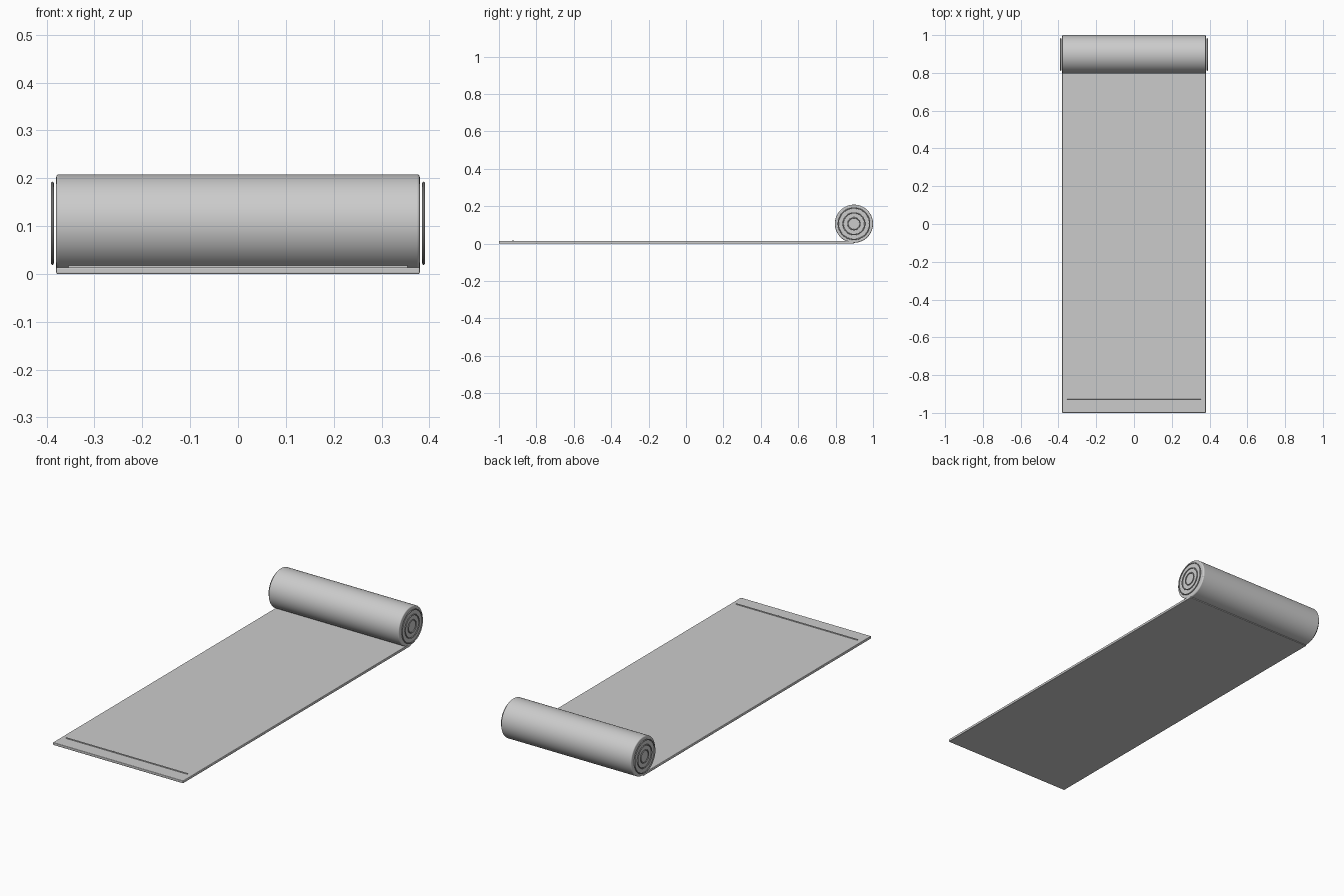
import bpy
from math import pi

if "Cube" in bpy.data.objects:
    bpy.data.objects.remove(bpy.data.objects["Cube"])

ROLL_Y, ROLL_Z, ROLL_R = 0.898, 0.106, 0.102
HALF_W = 0.38


def finish(obj, name, bevel=0.0):
    obj.name = name
    if bevel:
        mod = obj.modifiers.new("soft_edges", 'BEVEL')
        mod.width = bevel
        mod.segments = 3
        mod.limit_method = 'ANGLE'
    bpy.ops.object.shade_smooth_by_angle()
    return obj


def box(name, x, y0, y1, z0, z1, bevel):
    bpy.ops.mesh.primitive_cube_add(size=1, location=(0, (y0 + y1) / 2, (z0 + z1) / 2))
    obj = bpy.context.object
    obj.scale = (2 * x, y1 - y0, z1 - z0)
    bpy.ops.object.transform_apply(location=False, rotation=False, scale=True)
    return finish(obj, name, bevel)


# Unrolled flat part of the mat
box("mat_sheet", HALF_W, -1.0, ROLL_Y, 0.0, 0.014, 0.003)

# Stitched line near the front edge
box("edge_stitch", 0.355, -0.928, -0.922, 0.012, 0.018, 0.001)

# Rolled-up end
bpy.ops.mesh.primitive_cylinder_add(vertices=64, radius=ROLL_R, depth=2 * HALF_W,
                                    location=(0, ROLL_Y, ROLL_Z), rotation=(0, pi / 2, 0))
finish(bpy.context.object, "mat_roll", 0.005)

# Concentric layer rings on both ends of the roll
for side, label in ((-1, "left"), (1, "right")):
    for i, r in enumerate((0.032, 0.058, 0.084)):
        bpy.ops.mesh.primitive_torus_add(major_radius=r, minor_radius=0.003,
                                         major_segments=64, minor_segments=8,
                                         location=(side * 0.388, ROLL_Y, ROLL_Z),
                                         rotation=(0, pi / 2, 0))
        finish(bpy.context.object, f"layer_ring_{label}_{i + 1}")
